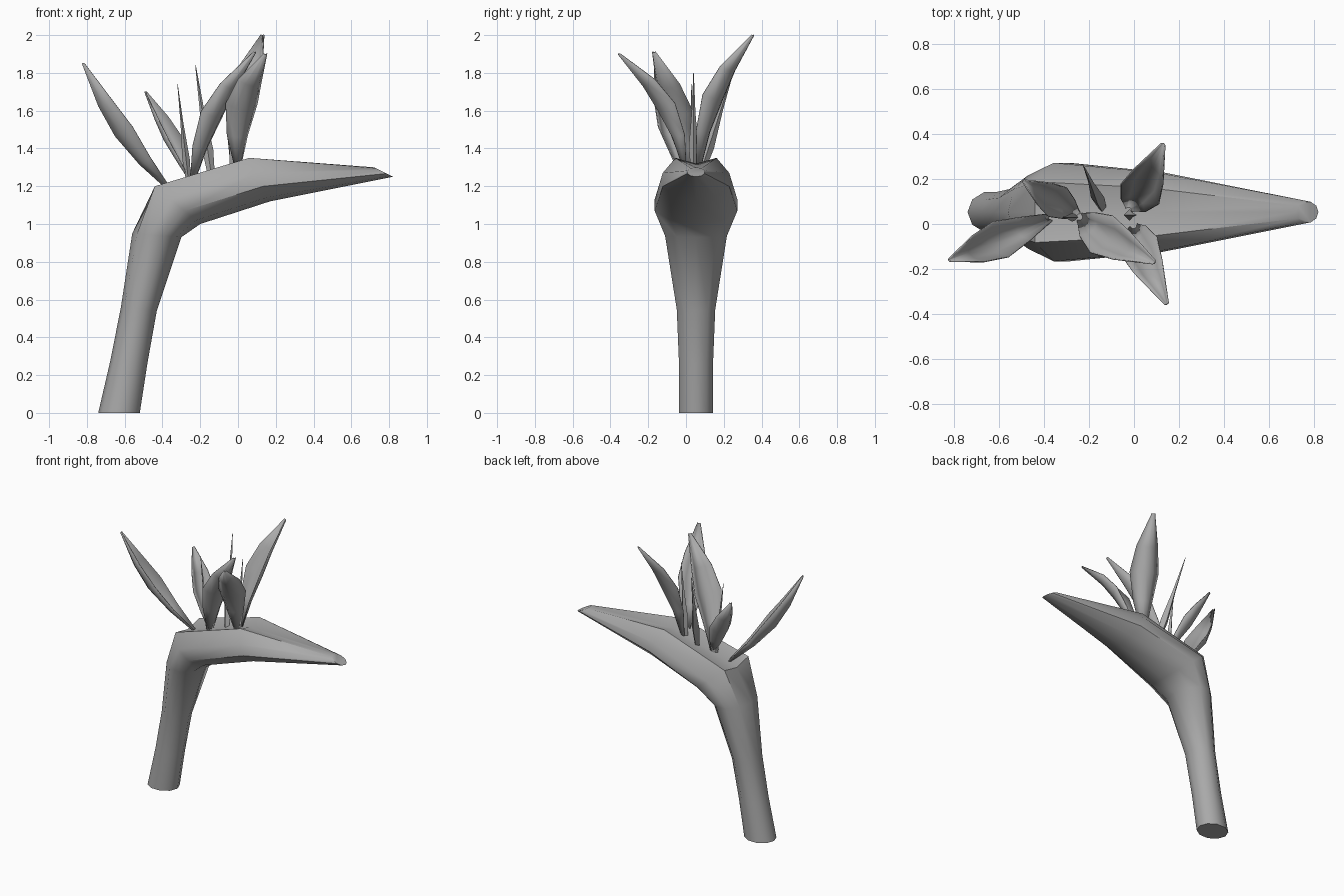
import bpy, bmesh
from math import sin, cos, pi
from mathutils import Vector

cube = bpy.data.objects.get("Cube")
if cube:
    bpy.data.objects.remove(cube)

grey = bpy.data.materials.new("plain_grey")
grey.use_nodes = True
colour = (0.4, 0.4, 0.4, 1)
grey.diffuse_color = colour
grey.node_tree.nodes["Principled BSDF"].inputs["Base Color"].default_value = colour


def loft(name, rings, closed, angle):
    """Skin a list of point rings; closed rings get end caps."""
    bm = bmesh.new()
    rows = [[bm.verts.new(p) for p in ring] for ring in rings]
    n = len(rows[0])
    for a, b in zip(rows, rows[1:]):
        for i in range(n if closed else n - 1):
            j = (i + 1) % n
            bm.faces.new((a[i], a[j], b[j], b[i]))
    if closed:
        bm.faces.new(rows[0])
        bm.faces.new(rows[-1])
    bmesh.ops.recalc_face_normals(bm, faces=bm.faces)
    mesh = bpy.data.meshes.new(name)
    bm.to_mesh(mesh)
    bm.free()
    mesh.materials.append(grey)
    obj = bpy.data.objects.new(name, mesh)
    bpy.context.collection.objects.link(obj)
    bpy.ops.object.select_all(action='DESELECT')
    obj.select_set(True)
    bpy.context.view_layer.objects.active = obj
    bpy.ops.object.shade_smooth_by_angle(angle=angle)
    return obj


# Stem and beak-shaped sheath: upper point, lower point (x, z), half width, top groove
SIDES, MID_Y = 10, 0.053
sections = [
    ((-.74, 0), (-.52, 0), .095, 0),
    ((-.675, .28), (-.48, .26), .095, 0),
    ((-.62, .56), (-.43, .54), .107, 0),
    ((-.56, .95), (-.30, .93), .172, 0),
    ((-.44, 1.20), (-.20, 1.0), .23, .03),
    ((.06, 1.35), (.17, 1.12), .185, .03),
    ((.72, 1.30), (.82, 1.25), .048, 0),
]
rings = []
for top, low, half, groove in sections:
    ring = []
    for i in range(SIDES):
        a = 2 * pi * i / SIDES
        k = cos(a)
        if groove and i in (1, SIDES - 1):
            k = 1
        f = (1 + k) / 2
        x, z = (low[c] + (top[c] - low[c]) * f for c in (0, 1))
        ring.append((x, MID_Y + half * sin(a), z - (groove if i == 0 else 0)))
    rings.append(ring)
loft("stem_and_sheath", rings, True, 0.8)


# Cupped petals: quadratic spine through base, middle and tip
def petal(name, base, mid, tip, half, depth):
    base, mid, tip = Vector(base), Vector(mid), Vector(tip)
    ctrl = mid * 2 - (base + tip) / 2
    rows = []
    for t, w in ((0, .18), (.25, .65), (.5, 1), (.72, .75), (1, .1)):
        p = base * (1 - t) ** 2 + ctrl * 2 * t * (1 - t) + tip * t * t
        along = ((ctrl - base) * (1 - t) + (tip - ctrl) * t).normalized()
        side = (tip - base).cross(Vector((0, 0, 1))).normalized()
        inner = side.cross(along).normalized()
        rows.append([p + side * half * w * s + inner * depth * w * (s * s - .5)
                     for s in (-1, -.55, 0, .55, 1)])
    obj = loft(name, rows, False, 1.0)
    mod = obj.modifiers.new("thickness", 'SOLIDIFY')
    mod.thickness = .006
    mod.offset = 0


petal("rear_petal", (-.37, .03, 1.19), (-.62, -.08, 1.49), (-.82, -.16, 1.85), .085, .08)
petal("back_petal", (-.25, .04, 1.23), (-.36, .11, 1.45), (-.49, .19, 1.70), .075, .06)
petal("middle_petal", (-.24, .03, 1.22), (-.12, -.06, 1.58), (.09, -.17, 1.91), .095, .07)
petal("tall_petal", (-.02, .07, 1.30), (.04, .16, 1.67), (.13, .355, 2.0), .095, .07)
petal("front_petal", (0, -.01, 1.30), (.03, -.12, 1.62), (.145, -.355, 1.9), .09, .07)


# Thin pointed filaments between the petals
def filament(name, base, tip, radius):
    base, tip = Vector(base), Vector(tip)
    rows = []
    for t, w in ((0, .6), (.25, 1), (.6, .4), (1, .06)):
        p = base.lerp(tip, t)
        rows.append([p + Vector((cos(a), sin(a), 0)) * radius * w
                     for a in (0, pi / 2, pi, 3 * pi / 2)])
    loft(name, rows, True, 0.5)


filament("rear_filament", (-.26, .03, 1.21), (-.32, .03, 1.74), .02)
filament("back_filament", (-.14, .07, 1.25), (-.225, .26, 1.84), .03)
filament("front_filament", (-.03, .04, 1.28), (.01, .04, 1.80), .025)
